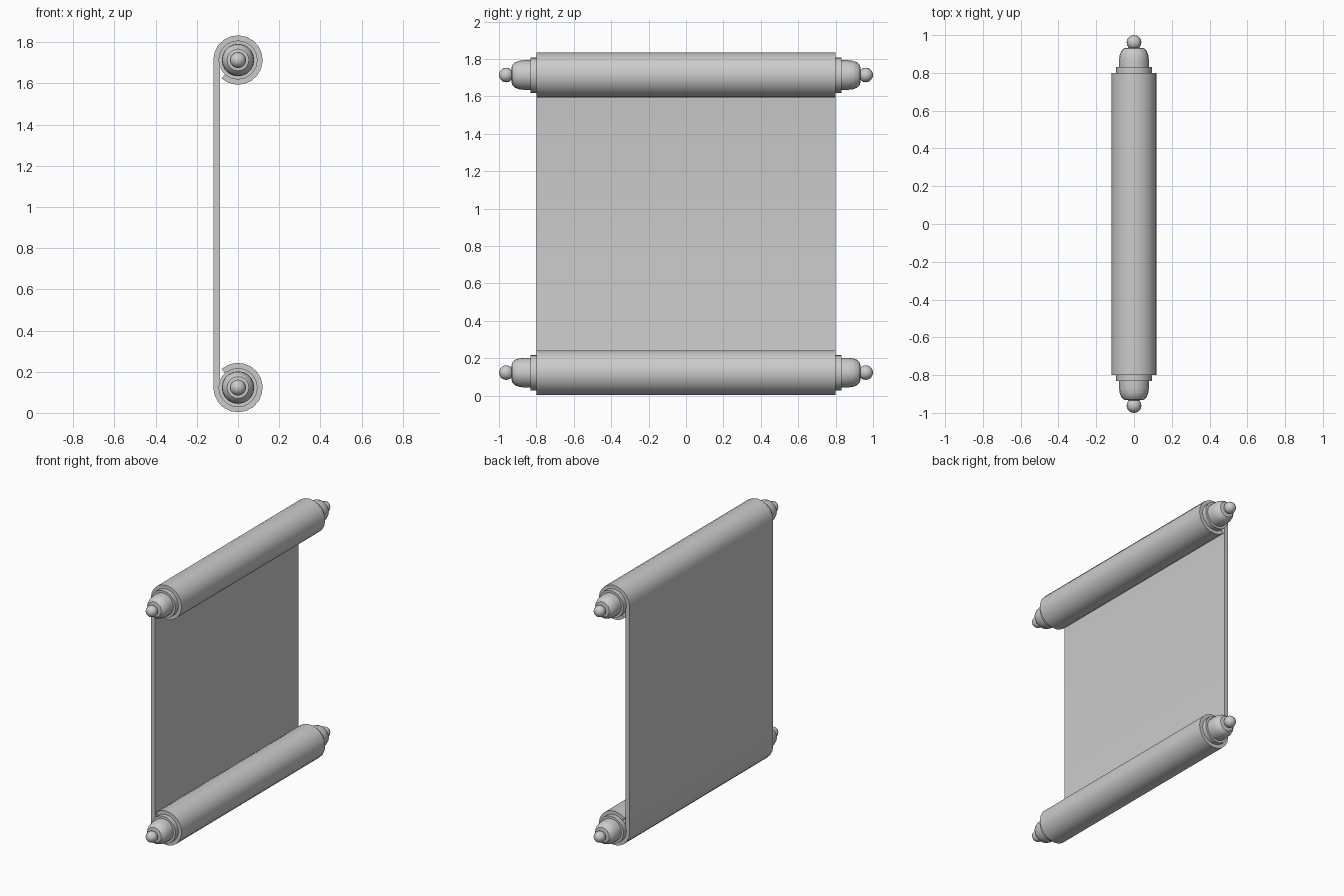
import bpy, bmesh
from math import sin, cos, pi, radians

if "Cube" in bpy.data.objects:
    bpy.data.objects.remove(bpy.data.objects["Cube"])

Z_LOW, Z_HIGH = 0.123, 1.714
R_OUT, R_IN, HALF = 0.12, 0.088, 0.8
SIDES = 20


def finish(name, bm):
    bmesh.ops.recalc_face_normals(bm, faces=bm.faces)
    me = bpy.data.meshes.new(name)
    bm.to_mesh(me)
    bm.free()
    ob = bpy.data.objects.new(name, me)
    bpy.context.collection.objects.link(ob)
    bpy.ops.object.select_all(action='DESELECT')
    ob.select_set(True)
    bpy.context.view_layer.objects.active = ob
    bpy.ops.object.shade_smooth_by_angle(angle=radians(35))
    return ob


def lathe_y(name, profile, z):
    # profile of (radius, y) turned around the y axis
    bm = bmesh.new()
    rings = []
    for r, y in profile:
        rings.append([bm.verts.new((r * cos(2 * pi * i / SIDES), y,
                                    z + r * sin(2 * pi * i / SIDES)))
                      for i in range(SIDES)])
    for a, b in zip(rings, rings[1:]):
        for i in range(SIDES):
            j = (i + 1) % SIDES
            bm.faces.new((a[i], a[j], b[j], b[i]))
    bm.faces.new(rings[0])
    bm.faces.new(rings[-1])
    return finish(name, bm)


# Paper: one long strip section, curled at both ends
end = -132
n = 17
angles = [radians(180 + (end - 180) * i / n) for i in range(n + 1)]


def section(r):
    top = [(r * cos(a), Z_HIGH + r * sin(a)) for a in angles]
    low = [(r * cos(a), Z_LOW - r * sin(a)) for a in angles]
    return top[::-1] + low


bm = bmesh.new()
rows = [[bm.verts.new((x, y, z)) for x, z in section(r)]
        for r, y in ((R_OUT, -HALF), (R_OUT, HALF), (R_IN, HALF), (R_IN, -HALF))]
for k in range(4):
    a, b = rows[k], rows[(k + 1) % 4]
    for i in range(len(a) - 1):
        bm.faces.new((a[i], a[i + 1], b[i + 1], b[i]))
bm.faces.new([r[0] for r in rows])
bm.faces.new([r[-1] for r in rows])
finish("paper_sheet", bm)

# Rods with collars, bell knobs and ball tips
knob = [(0.079, 0.83), (0.079, 0.868), (0.076, 0.893), (0.068, 0.915),
        (0.053, 0.93), (0.02, 0.935)]
for label, z in (("lower", Z_LOW), ("upper", Z_HIGH)):
    lathe_y(label + "_rod", [(R_IN - 0.001, -HALF), (R_IN - 0.001, HALF)], z)
    for side, s in (("front", -1), ("back", 1)):
        lathe_y(f"{label}_{side}_collar",
                [(0.095, s * 0.795), (0.095, s * 0.832)], z)
        lathe_y(f"{label}_{side}_knob", [(r, s * y) for r, y in knob], z)
        ball = bmesh.new()
        bmesh.ops.create_uvsphere(ball, u_segments=16, v_segments=10, radius=0.039)
        for v in ball.verts:
            x, y, h = v.co
            v.co = (x, s * 0.961 + h, z + y)
        finish(f"{label}_{side}_ball_tip", ball)
